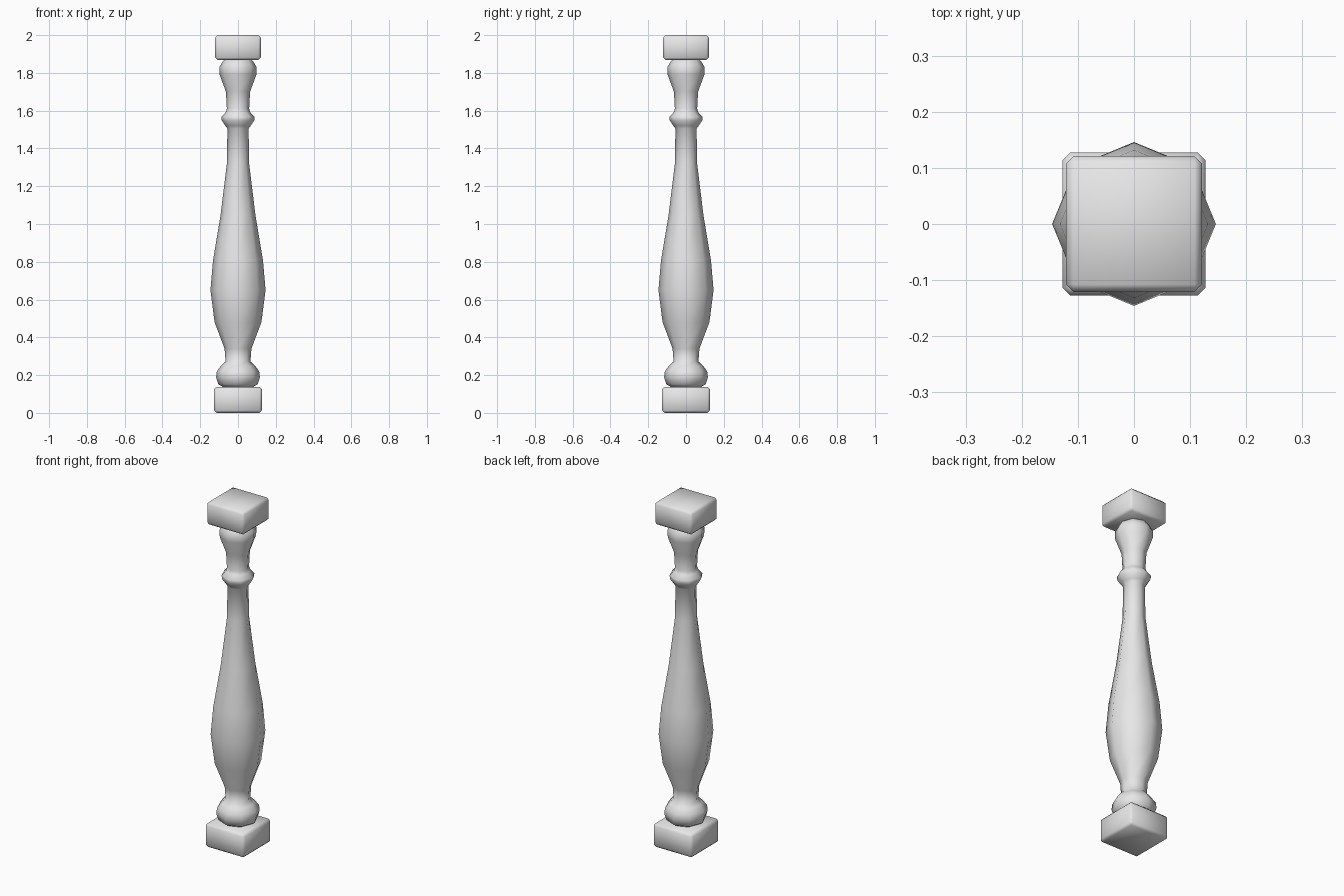
import bpy, bmesh, math

if "Cube" in bpy.data.objects:
    bpy.data.objects.remove(bpy.data.objects["Cube"])

stone = bpy.data.materials.new("light grey stone")
stone.diffuse_color = (0.8, 0.8, 0.8, 1)
stone.use_nodes = True
stone.node_tree.nodes["Principled BSDF"].inputs["Base Color"].default_value = stone.diffuse_color


def finish(name, bm, angle):
    """Turn a bmesh into a smooth-shaded stone object."""
    bmesh.ops.recalc_face_normals(bm, faces=bm.faces)
    mesh = bpy.data.meshes.new(name)
    bm.to_mesh(mesh)
    bm.free()
    mesh.materials.append(stone)
    obj = bpy.data.objects.new(name, mesh)
    bpy.context.collection.objects.link(obj)
    bpy.ops.object.select_all(action='DESELECT')
    obj.select_set(True)
    bpy.context.view_layer.objects.active = obj
    bpy.ops.object.shade_smooth_by_angle(angle=math.radians(angle))
    return obj


def block(name, half, z0, z1):
    """Square block with softened edges."""
    bm = bmesh.new()
    bmesh.ops.create_cube(bm, size=1)
    for v in bm.verts:
        v.co = (v.co.x * 2 * half, v.co.y * 2 * half,
                (z0 + z1) / 2 + v.co.z * (z1 - z0))
    bmesh.ops.bevel(bm, geom=bm.edges[:], offset=0.013, segments=1,
                    affect='EDGES', profile=0.5)
    return finish(name, bm, 50)


def turned(name, profile, sides):
    """Lathe a (radius, height) profile around the z axis."""
    bm = bmesh.new()
    rings = []
    for r, z in profile:
        rings.append([bm.verts.new((r * math.cos(math.tau * i / sides),
                                    r * math.sin(math.tau * i / sides), z))
                      for i in range(sides)])
    for a, b in zip(rings, rings[1:]):
        for i in range(sides):
            j = (i + 1) % sides
            bm.faces.new((a[i], a[j], b[j], b[i]))
    bm.faces.new(rings[0])
    bm.faces.new(rings[-1])
    return finish(name, bm, 60)


# Square blocks at both ends
block("base_block", 0.127, 0.0, 0.137)
block("top_block", 0.121, 1.868, 2.0)

# Eight-sided turned shaft: foot bulb, belly, neck, ring, flared head
turned("turned_shaft", [
    (0.075, 0.135), (0.105, 0.152), (0.116, 0.19), (0.112, 0.22),
    (0.090, 0.25), (0.066, 0.272), (0.071, 0.34),
    (0.124, 0.48), (0.146, 0.65), (0.132, 0.81), (0.092, 1.05),
    (0.059, 1.32), (0.056, 1.505),
    (0.067, 1.52), (0.086, 1.548), (0.087, 1.568), (0.066, 1.59),
    (0.059, 1.61), (0.064, 1.70), (0.097, 1.79), (0.099, 1.83),
    (0.080, 1.862), (0.070, 1.87)], 8)
